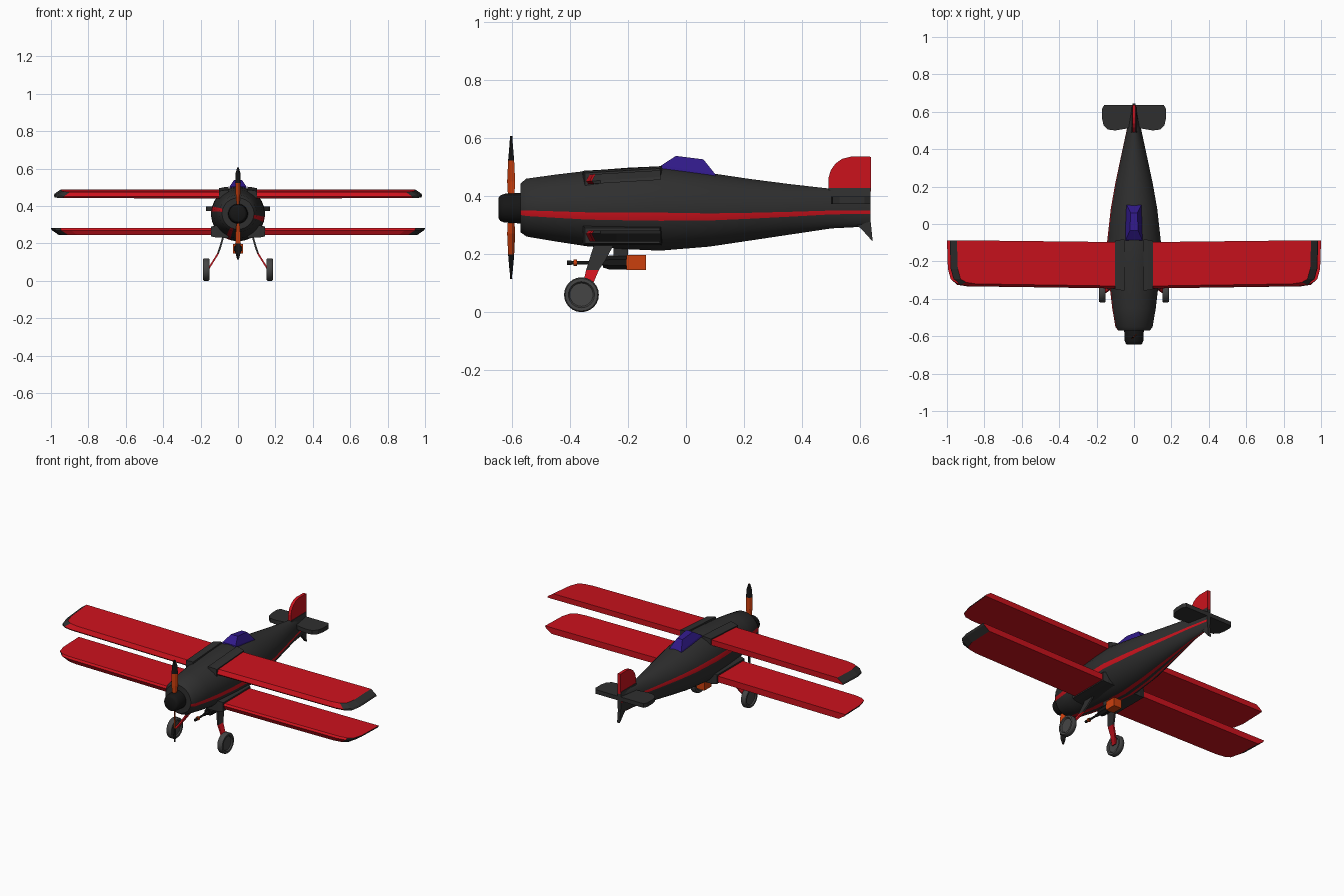
import bpy, bmesh, math

if "Cube" in bpy.data.objects:
    bpy.data.objects.remove(bpy.data.objects["Cube"])


def material(name, rgb):
    m = bpy.data.materials.new(name)
    m.diffuse_color = (*rgb, 1)
    m.use_nodes = True
    m.node_tree.nodes["Principled BSDF"].inputs["Base Color"].default_value = m.diffuse_color
    return m


RED = material("red", (0.6, 0.006, 0.012))
DARK = material("charcoal", (0.028, 0.028, 0.028))
BLACK = material("black", (0.008, 0.008, 0.008))
BLUE = material("canopy_blue", (0.03, 0.01, 0.25))
ORANGE = material("orange", (0.6, 0.05, 0.004))
TYRE = material("tyre_grey", (0.06, 0.06, 0.06))


def loft(name, rings, mats, pick=None, mirror=False, smooth=None):
    """Skin equal-sized rings, cap both ends; pick(ring, side) gives the material slot."""
    bm = bmesh.new()
    vs = [[bm.verts.new(p) for p in r] for r in rings]
    n = len(rings[0])
    for i in range(len(vs) - 1):
        for j in range(n):
            k = (j + 1) % n
            f = bm.faces.new((vs[i][j], vs[i][k], vs[i + 1][k], vs[i + 1][j]))
            f.material_index = pick(i, j) if pick else 0
    bm.faces.new(vs[0])
    bm.faces.new(vs[-1])
    bmesh.ops.recalc_face_normals(bm, faces=bm.faces)
    me = bpy.data.meshes.new(name)
    bm.to_mesh(me)
    bm.free()
    for m in mats:
        me.materials.append(m)
    ob = bpy.data.objects.new(name, me)
    bpy.context.collection.objects.link(ob)
    if smooth:
        bpy.ops.object.select_all(action='DESELECT')
        ob.select_set(True)
        bpy.context.view_layer.objects.active = ob
        bpy.ops.object.shade_smooth_by_angle(angle=math.radians(smooth))
    if mirror:
        ob.modifiers.new("mirror", 'MIRROR')
    return ob


def oval(y, z, rx, rz, n=24, x=0):
    """Ring in the xz plane, with flats facing the axes."""
    return [(x + rx * math.cos((j - 0.5) * math.tau / n), y,
             z + rz * math.sin((j - 0.5) * math.tau / n)) for j in range(n)]


def box(name, x0, x1, y0, y1, z0, z1, mat, mirror=False):
    ring = lambda z: [(x0, y0, z), (x1, y0, z), (x1, y1, z), (x0, y1, z)]
    return loft(name, [ring(z0), ring(z1)], [mat], mirror=mirror)


# Fuselage: y, bottom, top, half width, with side and belly stripes
stations = [(-0.57, 0.275, 0.443, 0.085), (-0.55, 0.26, 0.46, 0.1),
            (-0.45, 0.243, 0.474, 0.117), (-0.34, 0.226, 0.487, 0.13),
            (-0.2, 0.216, 0.498, 0.141), (-0.09, 0.211, 0.503, 0.144),
            (0.08, 0.225, 0.48, 0.125), (0.22, 0.246, 0.459, 0.1),
            (0.36, 0.267, 0.441, 0.07), (0.5, 0.288, 0.425, 0.04),
            (0.635, 0.295, 0.418, 0.012)]
loft("fuselage", [oval(y, (b + t) / 2, w, (t - b) / 2, 32) for y, b, t, w in stations],
     [DARK, RED], lambda i, j: int(j in (31, 15, 22, 24)), smooth=35)

# Spinner
loft("spinner", [oval(y, 0.358, r, r) for y, r in
                 [(-0.645, 0.036), (-0.64, 0.044), (-0.625, 0.05), (-0.57, 0.053), (-0.55, 0.05)]],
     [BLACK], smooth=40)

# Propeller: twisted blades, orange with black tips
for side, label in ((1, "upper"), (-1, "lower")):
    rings = []
    for r, w, tw in [(0.03, 0.012, 60), (0.09, 0.018, 50), (0.162, 0.018, 35),
                     (0.163, 0.018, 35), (0.215, 0.014, 25), (0.246, 0.005, 20)]:
        c, s = math.cos(math.radians(tw)), math.sin(math.radians(tw)) * side
        rings.append([(a * c - b * s, -0.602 + a * s + b * c, 0.36 + side * r)
                      for a, b in ((-w, 0), (0, -0.004), (w, 0), (0, 0.004))])
    loft(label + "_propeller_blade", rings, [ORANGE, BLACK], lambda i, j: int(i >= 2))


# Wings: slabs with rounded front tip corner and dark slanted tip faces
def outline(tip, front, z, tilt):
    pts = [(0.06, -0.34 - front), (tip - 0.1, -0.328 - front), (tip - 0.05, -0.32 - front),
           (tip - 0.02, -0.295), (tip - 0.005, -0.24), (tip, -0.087), (0.06, -0.097)]
    return [(x, y, z + tilt * (y + 0.215)) for x, y in pts]


tip_dark = lambda i, j: int(j in (2, 3, 4))
loft("upper_wing", [outline(0.985, -0.004, 0.448, 0.06), outline(0.98, 0.005, 0.458, 0.06),
                    outline(0.947, -0.008, 0.481, 0.06)], [RED, DARK], tip_dark, mirror=True)
loft("lower_wing", [outline(0.957, -0.008, 0.244, 0), outline(0.995, 0.005, 0.27, 0),
                    outline(1.0, -0.004, 0.281, 0)], [RED, DARK], tip_dark, mirror=True)

# Wing root fairings
for label, x, z0, z1, t in (("upper", 0.102, 0.442, 0.487, 0.06), ("lower", 0.145, 0.237, 0.29, 0)):
    rings = []
    for xx, g in ((0.05, 0.008), (x - 0.03, 0.006), (x, 0)):
        rings.append([(xx, y, z + t * (y + 0.215)) for y, z in
                      ((-0.348 - g, z0 - g), (-0.09 + g, z0 - g), (-0.09 + g, z1 + g), (-0.348 - g, z1 + g))])
    loft(label + "_wing_fairing", rings, [DARK], mirror=True)

# Canopy
loft("canopy", [[(-0.046, -0.09, 0.49), (0.046, -0.09, 0.49), (0.044, 0.105, 0.46), (-0.044, 0.105, 0.46)],
                [(-0.044, -0.085, 0.505), (0.044, -0.085, 0.505), (0.038, 0.1, 0.476), (-0.038, 0.1, 0.476)],
                [(-0.022, -0.035, 0.538), (0.022, -0.035, 0.538), (0.018, 0.06, 0.526), (-0.018, 0.06, 0.526)]],
     [BLUE])

# Tail fin
fin = [(0.49, 0.415), (0.49, 0.46), (0.498, 0.488), (0.515, 0.512), (0.538, 0.528),
       (0.57, 0.536), (0.637, 0.535), (0.637, 0.415)]
loft("tail_fin", [[(x, y, z) for y, z in fin] for x in (-0.009, 0.009)], [RED])
loft("fin_base", [[(-w, 0.49, z), (w, 0.49, z), (0.011, 0.636, z), (-0.011, 0.636, z)]
                  for z, w in ((0.4, 0.026), (0.427, 0.012))], [DARK])

# Tail skid
skid = [(0.575, 0.31), (0.605, 0.285), (0.643, 0.243), (0.636, 0.31)]
loft("tail_skid", [[(x, y, z) for y, z in skid] for x in (-0.009, 0.009)], [DARK])

# Tailplane with rounded tips
plane = [(0, 0.525), (0.04, 0.51), (0.1, 0.5), (0.14, 0.505), (0.163, 0.528), (0.171, 0.565),
         (0.171, 0.615), (0.16, 0.635), (0, 0.635)]
loft("tailplane", [[(x, y, z) for x, y in plane] for z in (0.373, 0.398)], [DARK], mirror=True)

# Landing gear legs: dark upper part, red lower part
leg = []
for x, y, z, w in [(0.075, -0.275, 0.25, 0.036), (0.095, -0.305, 0.18, 0.028), (0.107, -0.322, 0.145, 0.022),
                   (0.132, -0.335, 0.105, 0.018), (0.16, -0.358, 0.06, 0.015)]:
    leg.append([(x - 0.005, y - w, z), (x + 0.005, y - w, z), (x + 0.005, y + w, z), (x - 0.005, y + w, z)])
loft("landing_leg", leg, [DARK, RED], lambda i, j: int(i >= 2), mirror=True)

# Wheels: lathed about the axle, with recessed rims
rings = []
for x, r in [(0.16, 0.034), (0.16, 0.04), (0.153, 0.045), (0.153, 0.056), (0.158, 0.06), (0.181, 0.06),
             (0.186, 0.056), (0.186, 0.045), (0.179, 0.04), (0.179, 0.034)]:
    rings.append([(x, -0.36 + r * math.cos(a), 0.06 + r * math.sin(a))
                  for a in (k * math.tau / 24 for k in range(24))])
loft("wheel", rings, [TYRE], mirror=True, smooth=40)

# Belly gun: mount, body, rear box, barrel and collar
box("gun_mount", -0.012, 0.012, -0.25, -0.2, 0.19, 0.23, DARK)
loft("gun_body", [oval(y, z, 0.024, h, 8) for y, z, h in
                  ((-0.285, 0.17, 0.018), (-0.265, 0.171, 0.026), (-0.205, 0.171, 0.027))], [BLACK])
box("gun_rear_box", -0.026, 0.026, -0.205, -0.138, 0.145, 0.197, ORANGE)
loft("gun_barrel", [oval(y, 0.17, r, r, 12) for y, r in
                    ((-0.41, 0.008), (-0.395, 0.008), (-0.394, 0.006), (-0.32, 0.006),
                     (-0.319, 0.009), (-0.28, 0.009))], [BLACK], smooth=40)
loft("gun_collar", [oval(y, 0.17, 0.011, 0.011, 12) for y in (-0.388, -0.376)], [ORANGE], smooth=40)
